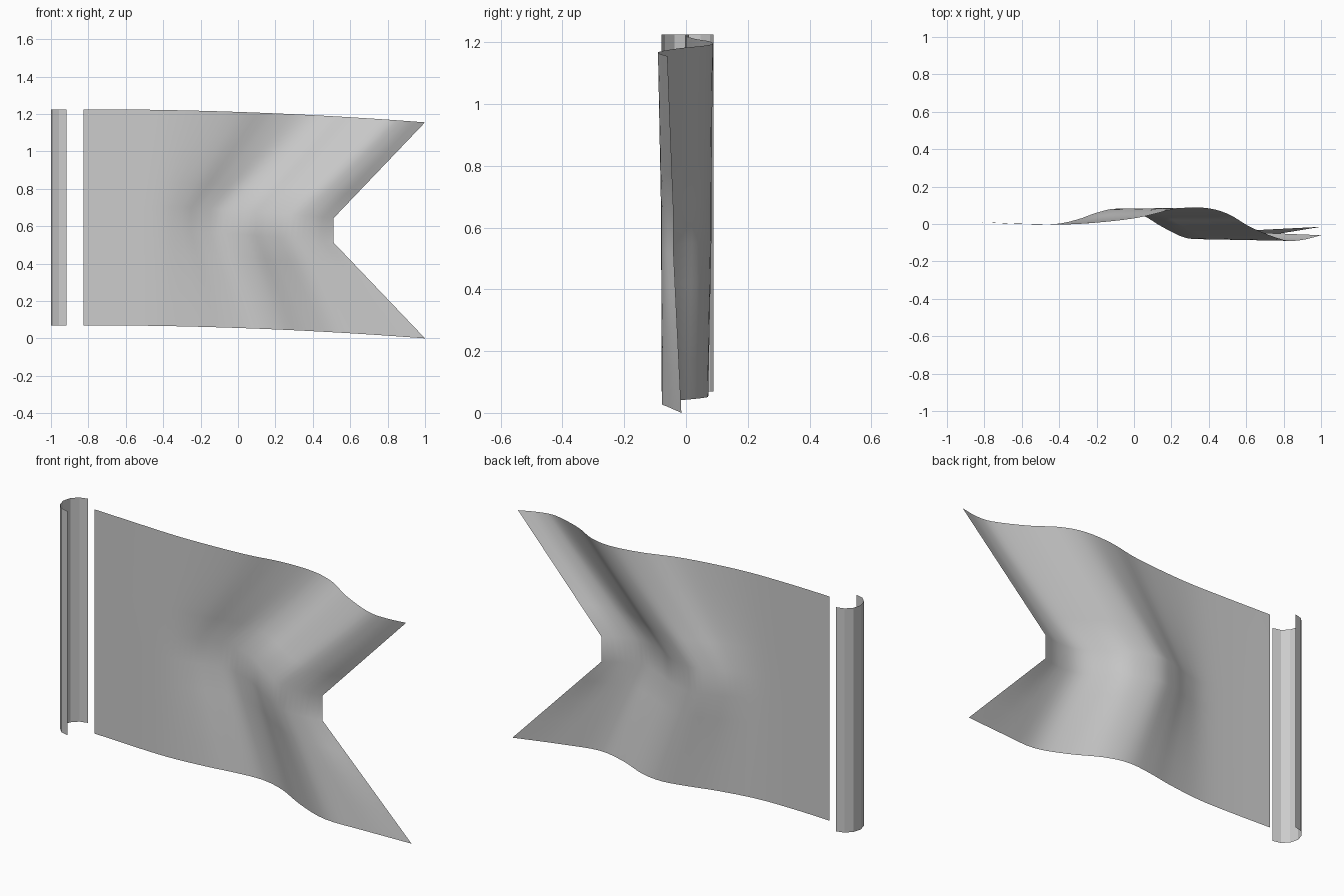
import bpy, math
from mathutils import Vector

if "Cube" in bpy.data.objects:
    bpy.data.objects.remove(bpy.data.objects["Cube"])


def make_mesh(name, verts, faces, smooth):
    me = bpy.data.meshes.new(name)
    me.from_pydata(verts, [], faces)
    me.polygons.foreach_set("use_smooth", [smooth] * len(faces))
    me.update()
    ob = bpy.data.objects.new(name, me)
    bpy.context.collection.objects.link(ob)
    return ob


def grid_faces(rows, cols):
    return [(r * cols + c, r * cols + c + 1, (r + 1) * cols + c + 1, (r + 1) * cols + c)
            for r in range(rows - 1) for c in range(cols - 1)]


def spline(pts, sub=4):
    # Catmull-Rom curve through the points
    p = [Vector(q) for q in pts]
    p = [2 * p[0] - p[1]] + p + [2 * p[-1] - p[-2]]
    out = []
    for i in range(1, len(p) - 2):
        a, b, c, d = p[i - 1:i + 3]
        for k in range(sub):
            t = k / sub
            out.append(0.5 * (2 * b + (c - a) * t + (2 * a - 5 * b + 4 * c - d) * t * t
                              + (3 * b - a - 3 * c + d) * t ** 3))
    return out + [p[-2]]


X0, Z0, Z1 = -0.825, 0.07, 1.225

# Wave profiles (x, y) of the cloth at its top edge, middle and bottom edge
top = spline([(X0, .01), (-.55, 0), (-.3, 0), (0, .03), (.2, .075), (.37, .087),
              (.5, .055), (.63, -.02), (.8, -.085), (.9, -.085), (1, -.06)])
mid = spline([(X0, .01), (-.6, 0), (-.42, 0), (-.3, .025), (-.2, .06), (-.09, .082),
              (.04, .05), (.15, -.015), (.28, -.075), (.4, -.075), (.51, -.04)])
low = spline([(X0, .01), (-.6, 0), (-.4, 0), (-.2, .025), (-.05, .055), (.09, .072),
              (.22, .045), (.38, -.03), (.55, -.078), (.75, -.055), (1, -.015)])

# Swallow-tailed flag: nine strips, sagging toward the free end
verts, ROWS = [], 10
for r in range(ROWS):
    v = r / (ROWS - 1)
    d = max(0, (abs(v - .5) - 1 / 18) / (4 / 9))
    edge = top if v > .5 else low
    row = [m.lerp(e, d) for m, e in zip(mid, edge)]
    for p in row:
        u = (p.x - X0) / (row[-1].x - X0)
        verts.append((p.x, p.y, Z0 + v * (Z1 - Z0) - .07 * u * u))
make_mesh("flag_cloth", verts, grid_faces(ROWS, len(mid)), True)

# Half-round pole sleeve, open toward the cloth
R = .084
arc = [math.pi / 2 + math.pi * i / 6 for i in range(7)]
verts = [(-.916 + R * math.cos(a), .005 + R * math.sin(a), z) for z in (Z0, Z1) for a in arc]
make_mesh("pole_sleeve", verts, grid_faces(2, 7), False)
